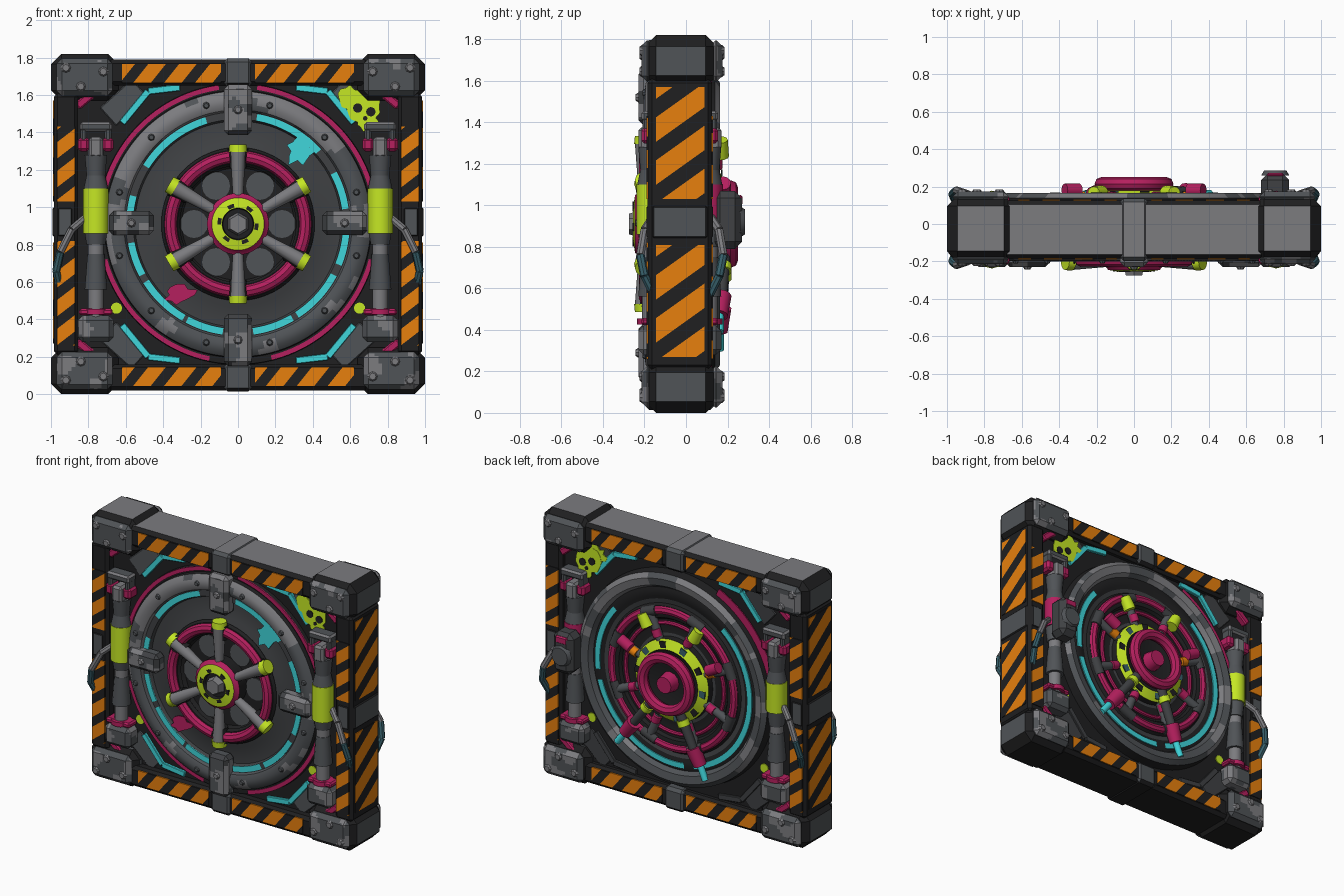
import bpy, bmesh, math, random
from mathutils import Vector, Matrix, noise

random.seed(4)
if "Cube" in bpy.data.objects:
    bpy.data.objects.remove(bpy.data.objects["Cube"])

MID_Y, MID_Z = -0.02, 0.91
FRONT, BACK = -1, 1
PALETTE = {
    "black": (0.014, 0.014, 0.015), "dark": (0.05, 0.053, 0.057),
    "slate": (0.08, 0.087, 0.095), "steel": (0.2, 0.2, 0.212),
    "magenta": (0.46, 0.014, 0.112), "lime": (0.56, 0.8, 0.018),
    "cyan": (0.05, 0.67, 0.71), "orange": (0.98, 0.265, 0.005),
    "teal": (0.04, 0.12, 0.15)}
MATS = {}
for key, rgb in PALETTE.items():
    m = bpy.data.materials.new(key)
    m.use_nodes = True
    m.diffuse_color = (*rgb, 1)
    m.node_tree.nodes["Principled BSDF"].inputs["Base Color"].default_value = (*rgb, 1)
    MATS[key] = m


def finish(name, bm, cols, smooth=True):
    bmesh.ops.recalc_face_normals(bm, faces=bm.faces)
    me = bpy.data.meshes.new(name)
    bm.to_mesh(me)
    bm.free()
    for c in cols:
        me.materials.append(MATS[c])
    if smooth:
        me.polygons.foreach_set("use_smooth", [True] * len(me.polygons))
        me.set_sharp_from_angle(angle=math.radians(35))
    ob = bpy.data.objects.new(name, me)
    bpy.context.collection.objects.link(ob)
    return ob


def depth(s, d):
    return MID_Y + s * d


def polar(s, r, deg, d):
    a = math.radians(deg)
    return Vector((r * math.cos(a), depth(s, d), MID_Z + r * math.sin(a)))


def cut(bm, co, no):
    bmesh.ops.bisect_plane(bm, geom=bm.verts[:] + bm.edges[:] + bm.faces[:],
                           plane_co=co, plane_no=no, dist=1e-5)


def box(name, centre, size, col, bevel=0.02, edge=None, worn=None, tilt=0, caps=False):
    """Bevelled block; edge colours bevels, worn scatters scuffs, caps colours top and underside."""
    bm = bmesh.new()
    bmesh.ops.create_cube(bm, size=1)
    bmesh.ops.scale(bm, vec=size, verts=bm.verts)
    bmesh.ops.bevel(bm, geom=bm.edges[:], offset=bevel, segments=1,
                    affect='EDGES', material=1 if edge else -1)
    bm.normal_update()
    if caps:
        for f in bm.faces:
            if f.normal.z > 0.9 and centre[2] > MID_Z:
                f.material_index = 2
            elif f.normal.z < -0.6:
                f.material_index = 3
    if worn is not None:
        for axis in range(3):
            n = int(size[axis] / 0.02)
            for i in range(1, n):
                no = Vector((0, 0, 0))
                no[axis] = 1
                cut(bm, no * (i / n - 0.5) * size[axis], no)
        for f in bm.faces:
            p = f.calc_center_median() + Vector(centre)
            if noise.noise(p * 9) > worn:
                f.material_index = 2
    bmesh.ops.rotate(bm, verts=bm.verts, matrix=Matrix.Rotation(math.radians(tilt), 3, 'Y'))
    bmesh.ops.translate(bm, verts=bm.verts, vec=centre)
    return finish(name, bm, [col, edge or col, "steel", "black"], False)


def rod(name, p, q, r1, r2, col, sides=12):
    p, q = Vector(p), Vector(q)
    bm = bmesh.new()
    rot = (q - p).to_track_quat('Z', 'Y').to_matrix().to_4x4()
    bmesh.ops.create_cone(bm, cap_ends=True, segments=sides, radius1=r1, radius2=r2,
                          depth=(q - p).length, matrix=Matrix.Translation((p + q) / 2) @ rot)
    return finish(name, bm, [col])


def bolt(name, p, s, r=0.022, col="steel"):
    rod(name, p, Vector(p) + Vector((0, s * 0.015, 0)), r, r * 0.6, col, 8)


def lathe(name, s, profile, cols, a0=0, a1=360, n=120, worn=None):
    """Turn (radius, depth) points about the door's axis, one colour per band."""
    bm = bmesh.new()
    rows = [[bm.verts.new(polar(s, r, a0 + (a1 - a0) * i / n, d)) for r, d in profile]
            for i in range(n + 1)]
    names = list(dict.fromkeys(cols)) + ["steel"]
    for a, b in zip(rows, rows[1:]):
        for j, c in enumerate(cols):
            f = bm.faces.new((a[j], a[j + 1], b[j + 1], b[j]))
            f.material_index = names.index(c)
            p = f.calc_center_median()
            if worn is not None and c == "slate" and noise.noise(p * 6) > worn - (p.z - MID_Z) * 0.5:
                f.material_index = len(names) - 1
    bmesh.ops.remove_doubles(bm, verts=bm.verts, dist=1e-5)
    return finish(name, bm, names)


def ring(name, s, r, d, minor, col, flat=1.0, a0=0, a1=360):
    pts = [(r + minor * math.cos(k * math.pi / 4), d + minor * flat * math.sin(k * math.pi / 4))
           for k in range(9)]
    return lathe(name, s, pts, [col] * 8, a0, a1, 64)


def arc(name, s, r0, r1, d, col, a0, a1):
    pts = [(r0, d - 0.004), (r0, d + 0.004), (r1, d + 0.004), (r1, d - 0.004)]
    return lathe(name, s, pts, [col] * 3, a0, a1, 24)


def blob(name, s, x, z, d, r, col, rough=0.0, sides=16, squash=1.0):
    """Thin painted patch."""
    bm = bmesh.new()
    vs = []
    for i in range(sides):
        a, k = i * math.tau / sides, r * (1 + random.uniform(-rough, rough))
        vs.append(bm.verts.new((x + k * math.cos(a), depth(s, d), z + squash * k * math.sin(a))))
    f = bm.faces.new(vs)
    ext = bmesh.ops.extrude_face_region(bm, geom=[f])
    bmesh.ops.translate(bm, vec=(0, s * 0.006, 0),
                        verts=[v for v in ext["geom"] if isinstance(v, bmesh.types.BMVert)])
    return finish(name, bm, [col], False)


def stripes(name, centre, right, w, h, slant, period):
    """Hazard plate: slanted cuts, alternating colours."""
    bm = bmesh.new()
    bmesh.ops.create_cube(bm, size=1)
    bmesh.ops.scale(bm, vec=(w, h, 0.009), verts=bm.verts)
    for i in range(-12, 13):
        for off in (0, 0.57):
            cut(bm, ((i + off) * period, 0, 0), (1, -slant, 0))
    for f in bm.faces:
        c = f.calc_center_median()
        f.material_index = 0 if ((c.x - slant * c.y) / period) % 1 < 0.57 else 1
    u, v = Vector(right), Vector((0, 0, 1))
    rot = Matrix((u, v, u.cross(v))).transposed().to_4x4()
    bmesh.ops.transform(bm, verts=bm.verts, matrix=Matrix.Translation(centre) @ rot)
    return finish(name, bm, ["orange", "black"], False)


# Frame, panel and corner caps
box("panel", (0, MID_Y, MID_Z), (1.76, 0.2, 1.54), "black", 0.01)
for z, nm in ((1.72, "top"), (0.09, "bottom")):
    box(nm + "_beam", (0, -0.03, z), (1.4, 0.31, 0.14), "black", 0.022, "black", caps=True)
    box(nm + "_band", (0, -0.03, z), (0.15, 0.335, 0.152), "slate", 0.02, "slate", caps=True)
for sx, side in ((1, "left"), (-1, "right")):
    box(side + "_beam", (sx * 0.92, -0.03, MID_Z), (0.13, 0.31, 1.4), "black", 0.02)
    box(side + "_band", (sx * 0.925, -0.03, 0.92), (0.135, 0.32, 0.21), "slate", 0.035, "black")
    for z, h in ((0.54, 0.54), (1.3, 0.54)):
        stripes(side + "_side_stripes", (sx * 0.985, -0.028, z), (0, sx, 0), 0.235, h, 1.4, 0.29)
    for top, z in ((1, 1.695), (-1, 0.125)):
        box(side + "_corner", (sx * 0.82, -0.025, z), (0.36, 0.35, 0.25), "slate", 0.055, "black",
            caps=True)
        for s in (FRONT, BACK):
            y = depth(s, 0.165)
            box(side + "_corner_pad", (sx * 0.82, y, z), (0.3, 0.06, 0.2), "slate", 0.028,
                "slate", 0.2)
            for dx, dz in ((0.72, 0.03), (0.92, 0.05), (0.84, -0.05)):
                bolt("corner_bolt", (sx * dx, depth(s, 0.19), z + top * dz), s, 0.03)

# Both faces share the trim, pistons and cables
for s, face in ((FRONT, "front"), (BACK, "back")):
    right = (-s, 0, 0)
    for sx in (1, -1):
        for z in (1.715, 0.095):
            stripes(face + "_beam_stripes", (sx * 0.355, -0.03 + s * 0.156, z), right,
                    0.53, 0.1, 0.8, 0.165)
        for z, h in ((0.54, 0.56), (1.23, 0.4)):
            stripes(face + "_edge_stripes", (sx * 0.92, -0.03 + s * 0.156, z), right,
                    0.095, h, 1.3, 0.2)
        for top in (1, -1):
            # Bent corner lines and coloured corner tabs
            pts = [(0.62, 0.54), (0.48, 0.71), (0.31, 0.73)]
            for (xa, za), (xb, zb) in zip(pts, pts[1:]):
                ang = math.degrees(math.atan2(top * (za - zb), sx * (xb - xa)))
                box("corner_line", (sx * (xa + xb) / 2, depth(s, 0.107), MID_Z + top * (za + zb) / 2),
                    (math.hypot(xb - xa, zb - za), 0.02, 0.036),
                    "cyan" if s == FRONT or top == 1 else "dark", 0.003, tilt=ang)
            box("corner_tab", (sx * 0.81, depth(s, 0.12), MID_Z + top * 0.67),
                (0.13, 0.05, 0.045), "magenta", 0.008, tilt=top * sx * 40)
            box("corner_plate", (sx * 0.61, depth(s, 0.09), MID_Z + top * 0.65),
                (0.24, 0.03, 0.14), "slate" if s == FRONT else "dark", 0.01, tilt=top * sx * 42)

        # Side piston
        d = 0.15 if s == FRONT else 0.13
        x, y = sx * 0.76, depth(s, d)
        sleeve = "magenta" if s == BACK and sx == 1 else "lime"
        z0 = 0.86 if s == FRONT else 0.9
        for nm, z0, z1, r1, r2, col in (
                ("rod", 0.4, 1.32, 0.042, 0.042, "steel"), ("sleeve", z0, 1.1, 0.068, 0.068, sleeve),
                ("lower_body", 0.56, 0.75, 0.06, 0.045, "slate"),
                ("lower_neck", 0.8, z0, 0.05, 0.06, "slate"),
                ("upper_neck", 1.1, 1.17, 0.065, 0.05, "slate"),
                ("upper_body", 1.17, 1.28, 0.05, 0.06, "slate"),
                ("collar", 0.425, 0.455, 0.065, 0.065, "magenta")):
            rod("piston_" + nm, (x, y, z0), (x, y, z1), r1, r2, col)
        box("collar_bar", (x, y, 0.44), (0.18, 0.09, 0.035), "magenta", 0.01)
        box("piston_foot", (x, y, 0.35), (0.19, 0.12, 0.14), "slate", 0.025, "slate", 0.08)
        box("clevis_pin", (x, y, 1.32), (0.075, 0.12, 0.11), "steel", 0.015)
        for dx in (-0.065, 0.065):
            box("clevis_cheek", (x + dx, y, 1.335), (0.06, 0.09, 0.075), "magenta", 0.015)
            box("bracket_arm", (x + dx, y, 1.39), (0.035, 0.08, 0.11), "slate", 0.01)
        box("bracket_bar", (x, y, 1.43), (0.17, 0.09, 0.05), "slate", 0.012, "steel")
        blob("lime_tab", s, sx * 0.65, 0.46, 0.1, 0.03, "lime")

        # Looping cable
        for nm, col, pts in (("upper", "steel", [(0.82, 0.14, 0.94), (0.89, 0.18, 0.88), (0.95, 0.2, 0.76)]),
                             ("lower", "teal", [(0.95, 0.2, 0.76), (0.972, 0.18, 0.66), (0.95, 0.13, 0.56)])):
            for a, b in zip(pts, pts[1:]):
                rod("cable_" + nm, (sx * a[0], depth(s, a[1]), a[2]),
                    (sx * b[0], depth(s, b[1]), b[2]), 0.021, 0.021, col, 8)

    # Painted skull
    blob("skull_splash", s, 0.6, 1.58, 0.112, 0.06, "lime", 0.3)
    blob("skull_head", s, 0.67, 1.54, 0.114, 0.095, "lime", 0.1)
    blob("skull_jaw", s, 0.69, 1.46, 0.114, 0.055, "lime", 0.15)
    for x, z in ((0.64, 1.53), (0.71, 1.51)):
        blob("skull_eye", s, x, z, 0.118, 0.025, "black")
    blob("skull_nose", s, 0.68, 1.475, 0.118, 0.012, "black")

# Front door disc
lathe("front_disc", FRONT,
      [(0, 0.12), (0.3, 0.12), (0.32, 0.14), (0.41, 0.14), (0.44, 0.125), (0.55, 0.125),
       (0.56, 0.145), (0.6, 0.145), (0.61, 0.165), (0.64, 0.18), (0.68, 0.175), (0.71, 0.15),
       (0.715, 0.125), (0.75, 0.125), (0.755, 0.08)],
      ["black", "black", "dark", "dark", "dark", "dark", "dark", "slate", "slate", "slate",
       "slate", "black", "black", "black"], worn=0.0)
for a0, a1 in ((98, 165), (12, 82), (195, 258), (284, 345)):
    arc("rim_arc", FRONT, 0.724, 0.75, 0.128, "magenta", a0, a1)
for a0, a1 in ((107, 148), (42, 80), (8, 28), (-22, 2), (165, 180), (190, 208), (212, 240),
               (242, 262), (278, 300), (303, 332)):
    arc("glow_arc", FRONT, 0.56, 0.597, 0.147, "cyan", a0, a1)
for k in range(12):
    bolt("rim_bolt", polar(FRONT, 0.655, 15 + 30 * k, 0.175), FRONT, 0.02, "slate")
for x, z, sx, sz in ((0, 1.52, 0.15, 0.27), (0, 0.29, 0.15, 0.28), (0.57, 0.915, 0.24, 0.13), (-0.57, 0.915, 0.24, 0.13)):
    box("clamp", (x, depth(FRONT, 0.16), z), (sx, 0.1, sz), "slate", 0.025, "dark", 0.05)
    bolt("clamp_bolt", (x, depth(FRONT, 0.208), z), FRONT, 0.025)
blob("magenta_splash", FRONT, -0.31, 0.53, 0.142, 0.08, "magenta", 0.4, 14, 0.6)
blob("cyan_splash", FRONT, 0.33, 1.3, 0.142, 0.07, "cyan", 0.4, 14)

# Front hand wheel
ring("wheel_shadow", FRONT, 0.36, 0.15, 0.05, "black", 0.5)
for k in range(6):
    a = 90 + 60 * k
    ring("wheel_rim", FRONT, 0.36, 0.175, 0.032, "magenta", 1.0, a + 7, a + 53)
    rod("spoke_socket", polar(FRONT, 0.3, a, 0.165), polar(FRONT, 0.4, a, 0.165), 0.045, 0.055, "black")
    rod("wheel_spoke", polar(FRONT, 0.12, a, 0.18), polar(FRONT, 0.4, a, 0.185), 0.026, 0.042, "steel")
    rod("spoke_tip", polar(FRONT, 0.385, a, 0.18), polar(FRONT, 0.425, a, 0.18), 0.05, 0.046, "lime")
    w = polar(FRONT, 0.235, a + 30, 0)
    blob("wheel_window", FRONT, w.x, w.z, 0.12, 0.075, "slate")
    arc("hub_notch", FRONT, 0.09, 0.11, 0.233, "black", a + 12, a + 32)
lathe("wheel_hub", FRONT, [(0.165, 0.12), (0.165, 0.2), (0.145, 0.215), (0.14, 0.225), (0.085, 0.235),
                           (0.08, 0.21), (0, 0.21)],
      ["black", "magenta", "magenta", "lime", "black", "black"])
rod("hub_nut", polar(FRONT, 0, 0, 0.2), polar(FRONT, 0, 0, 0.255), 0.065, 0.05, "steel", 6)

# Back door disc
lathe("back_disc", BACK,
      [(0, 0.13), (0.3, 0.13), (0.34, 0.12), (0.4, 0.14), (0.53, 0.14), (0.55, 0.15),
       (0.59, 0.15), (0.61, 0.145), (0.63, 0.175), (0.68, 0.185), (0.71, 0.16), (0.72, 0.1)],
      ["dark", "black", "black", "dark", "black", "black", "black", "slate", "slate",
       "slate", "black"], worn=0.18)
for a0, a1 in ((130, 255), (262, 345), (-8, 40)):
    arc("back_glow_arc", BACK, 0.555, 0.592, 0.153, "cyan", a0, a1)
arc("back_outer_arc", BACK, 0.715, 0.765, 0.125, "magenta", 115, 175)
ring("back_rim_base", BACK, 0.45, 0.135, 0.055, "black", 0.6)
for k in range(8):
    a = 22.5 + 45 * k
    ring("back_rim", BACK, 0.46, 0.155, 0.028, "magenta", 1.0, a + 6, a + 39)
    rod("rim_joint", polar(BACK, 0.46, a - 7, 0.155), polar(BACK, 0.46, a + 7, 0.155), 0.034, 0.034, "dark")
    rod("back_spoke", polar(BACK, 0.2, a, 0.15), polar(BACK, 0.45, a, 0.155), 0.025, 0.03, "slate")
    rod("back_lug", polar(BACK, 0.29, a, 0.165), polar(BACK, 0.34, a, 0.165), 0.03, 0.03,
        "orange" if k in (0, 3) else "magenta")
ring("back_inner_rim", BACK, 0.37, 0.14, 0.014, "magenta")
for a in (62, 118):
    rod("back_tip", polar(BACK, 0.37, a, 0.185), polar(BACK, 0.46, a, 0.185), 0.042, 0.036, "lime")
for a in (28, 152):
    rod("back_stub", polar(BACK, 0.33, a, 0.2), polar(BACK, 0.42, a, 0.2), 0.036, 0.036, "magenta")
lathe("back_hub", BACK, [(0.28, 0.12), (0.275, 0.17), (0.215, 0.2), (0.2, 0.19), (0, 0.19)],
      ["black", "lime", "black", "black"])
for k in range(10):
    arc("hub_dash", BACK, 0.22, 0.265, 0.192, "teal" if k % 2 else "black", 36 * k, 36 * k + 11)
ring("back_grip", BACK, 0.175, 0.235, 0.036, "magenta")
rod("back_knob", polar(BACK, 0, 0, 0.17), polar(BACK, 0, 0, 0.26), 0.07, 0.055, "magenta")
for a in (-52, 247):
    rod("back_leg", polar(BACK, 0.18, a, 0.2), polar(BACK, 0.45, a, 0.19), 0.034, 0.028, "dark")
    rod("leg_band", polar(BACK, 0.25, a, 0.2), polar(BACK, 0.29, a, 0.2), 0.04, 0.04, "lime")
    rod("leg_cap", polar(BACK, 0.44, a, 0.19), polar(BACK, 0.56, a, 0.18), 0.05, 0.042, "magenta")
    rod("leg_foot", polar(BACK, 0.56, a, 0.18), polar(BACK, 0.66, a, 0.18), 0.022, 0.022, "cyan")

# Lock housing on the back
box("lock_housing", (0.755, 0.2, 0.93), (0.15, 0.14, 0.28), "dark", 0.035)
rod("lock_dial", (0.755, 0.26, 0.92), (0.755, 0.285, 0.92), 0.075, 0.06, "slate")
box("lock_tab", (0.755, 0.262, 1.025), (0.09, 0.02, 0.05), "magenta", 0.008)
